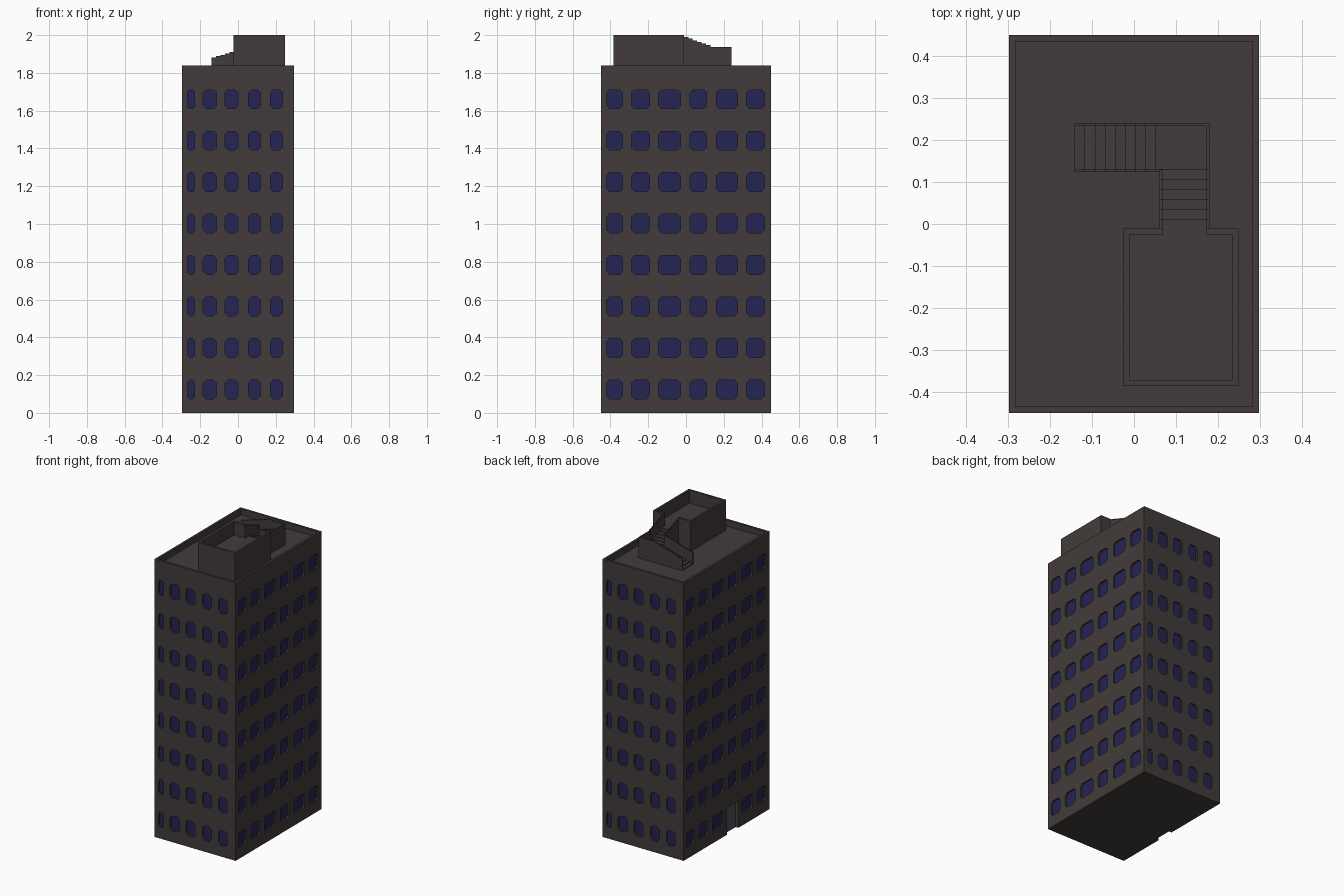
import bpy, bmesh
from mathutils import Vector

if "Cube" in bpy.data.objects:
    bpy.data.objects.remove(bpy.data.objects["Cube"])

HX, HY, TOP, ROOF = 0.297, 0.449, 1.84, 1.80   # body half sizes, parapet top, roof level
DECK, RAIL, T = 1.915, 0.075, 0.007            # upper deck, stair wall height and thickness
WIN_D, DOOR_D = 0.011, 0.02                    # recess depths


def material(name, rgb):
    m = bpy.data.materials.new(name)
    m.diffuse_color = (*rgb, 1)
    m.use_nodes = True
    m.node_tree.nodes["Principled BSDF"].inputs["Base Color"].default_value = m.diffuse_color
    return m


WALL = material("dark brown wall", (0.055, 0.044, 0.043))
GLASS = material("navy glass", (0.018, 0.017, 0.085))
DOOR = material("slate door", (0.075, 0.085, 0.105))


def prism(bm, pts, vec):
    """Extrude a closed 3D outline along vec."""
    face = bm.faces.new([bm.verts.new(p) for p in pts])
    ext = bmesh.ops.extrude_face_region(bm, geom=[face])
    verts = [g for g in ext["geom"] if isinstance(g, bmesh.types.BMVert)]
    bmesh.ops.translate(bm, verts=verts, vec=Vector(vec))


def box(bm, x0, x1, y0, y1, z0, z1):
    prism(bm, [(x0, y0, z0), (x1, y0, z0), (x1, y1, z0), (x0, y1, z0)], (0, 0, z1 - z0))


def finish(bm, name, mats=(WALL,)):
    bmesh.ops.recalc_face_normals(bm, faces=bm.faces[:])
    me = bpy.data.meshes.new(name)
    bm.to_mesh(me)
    bm.free()
    for m in mats:
        me.materials.append(m)
    ob = bpy.data.objects.new(name, me)
    bpy.context.collection.objects.link(ob)
    return ob


# Body block
bm = bmesh.new()
box(bm, -HX, HX, -HY, HY, 0, TOP)
body = finish(bm, "building_body", (WALL, GLASS, DOOR))

# Cutters: roof tray, windows on four sides, door
bm = bmesh.new()
P = 0.015
box(bm, -HX + P, HX - P, -HY + P, HY - P, ROOF, TOP + 0.1)


def opening(side, u0, u1, z0, z1, depth, c):
    """Chamfered recess; u runs left to right as seen from outside."""
    outline = [(u0 + c, z0), (u1 - c, z0), (u1, z0 + c), (u1, z1 - c),
               (u1 - c, z1), (u0 + c, z1), (u0, z1 - c), (u0, z0 + c)]
    if c == 0:
        outline = [(u0, z0), (u1, z0), (u1, z1), (u0, z1)]
    place = {"front": lambda u, z, d: (u, -HY + d, z),
             "back": lambda u, z, d: (-u, HY - d, z),
             "right": lambda u, z, d: (HX - d, u, z),
             "left": lambda u, z, d: (-HX + d, -u, z)}[side]
    a = Vector(place(0, 0, depth))
    b = Vector(place(0, 0, -0.03))
    prism(bm, [place(u, z, depth) for u, z in outline], b - a)


SHORT = [(-0.268, -0.230), (-0.184, -0.114), (-0.068, 0.001), (0.055, 0.119), (0.171, 0.235)]
LONG = [(-0.42, -0.335), (-0.288, -0.193), (-0.145, -0.029), (0.02, 0.108), (0.161, 0.272), (0.32, 0.415)]
for row in range(8):
    zc = 0.124 + 0.2195 * row
    for side in ("front", "back", "right", "left"):
        for i, (u0, u1) in enumerate(SHORT if side in ("front", "back") else LONG):
            if side == "left" and row == 0 and i == 3:
                continue
            opening(side, u0, u1, zc - 0.05, zc + 0.05, WIN_D, min(0.016, (u1 - u0) * 0.3))
opening("left", 0.003, 0.125, -0.05, 0.178, DOOR_D, 0)
cutter = finish(bm, "cutter")
cutter.hide_render = True

mod = body.modifiers.new("openings", "BOOLEAN")
mod.operation = "DIFFERENCE"
mod.solver = "EXACT"
mod.object = cutter
bpy.context.view_layer.objects.active = body
bpy.ops.object.modifier_apply(modifier=mod.name)
bpy.data.objects.remove(cutter)

# Colour recessed panes by depth behind the facade
for p in body.data.polygons:
    p.material_index = 0
    c, n = p.center, p.normal
    if abs(n.z) > 0.5 or c.z > 1.75:
        continue
    d = HX - abs(c.x) if abs(n.x) > 0.9 else HY - abs(c.y) if abs(n.y) > 0.9 else 0
    if abs(d - WIN_D) < 0.0005:
        # skip reveals, which face along the wall
        p.material_index = 1
    elif abs(d - DOOR_D) < 0.0005 and n.x < -0.9:
        p.material_index = 2

# Roof house: C-shaped wall with a stair opening, and its sunken deck
X0, X1, Y0, Y1, W = -0.025, 0.248, -0.385, -0.011, 0.014
A, B = 0.069, 0.171
bm = bmesh.new()
plan = [(A, Y1), (X0, Y1), (X0, Y0), (X1, Y0), (X1, Y1), (B, Y1),
        (B, Y1 - W), (X1 - W, Y1 - W), (X1 - W, Y0 + W), (X0 + W, Y0 + W), (X0 + W, Y1 - W), (A, Y1 - W)]
prism(bm, [(x, y, ROOF) for x, y in plan], (0, 0, 2.0 - ROOF))
finish(bm, "roof_house_wall")
bm = bmesh.new()
box(bm, X0 + W, X1 - W, Y0 + W, Y1 - W, ROOF, DECK)
box(bm, A, B, Y1 - W, Y1, ROOF, DECK)
finish(bm, "roof_house_deck")


def steps(n, start, run, z, rise):
    """Stepped side profile standing on the roof."""
    pts = [(start, ROOF)]
    for i in range(n):
        h = z + rise * (i + 1)
        pts += [(start + run * i, h), (start + run * (i + 1), h)]
    return pts + [(start + run * n, ROOF)]


# Lower flight, landing and upper flight: treads between solid stepped walls
SX0, SX1, LX, SY0, SY1 = -0.141, 0.179, 0.05, 0.124, 0.24
LAND = ROOF + 0.063
run1, run2 = (LX - SX0) / 8, (SY0 + 0.005 - Y1) / 6
low = dict(n=8, start=SX0, run=run1, rise=0.007)
high = dict(n=6, start=-(SY0 + 0.005), run=run2, rise=(DECK - LAND) / 6)
FX = A - T - 0.001

bm = bmesh.new()
prism(bm, [(u, SY0 + T, z) for u, z in steps(z=ROOF, **low)], (0, SY1 - SY0 - 2 * T, 0))
box(bm, LX, SX1 - T, SY0 + 0.005, SY1 - T, ROOF, LAND)
prism(bm, [(A, -u, z) for u, z in steps(z=LAND, **high)], (B - A, 0, 0))
finish(bm, "stair_treads")

bm = bmesh.new()
for y in (SY0, SY1 - T):
    prism(bm, [(u, y, z) for u, z in steps(z=ROOF + RAIL, **low)], (0, T, 0))
box(bm, LX, SX1, SY1 - T, SY1, ROOF, LAND + RAIL)
box(bm, SX1 - T, SX1, SY0 + 0.005, SY1 - T, ROOF, LAND + RAIL)
box(bm, LX, A, SY0, SY0 + T, ROOF, LAND + RAIL)
for x in (FX, B):
    prism(bm, [(x, -u, z) for u, z in steps(z=LAND + RAIL, **high)], (T + 0.001, 0, 0))
finish(bm, "stair_side_walls")
